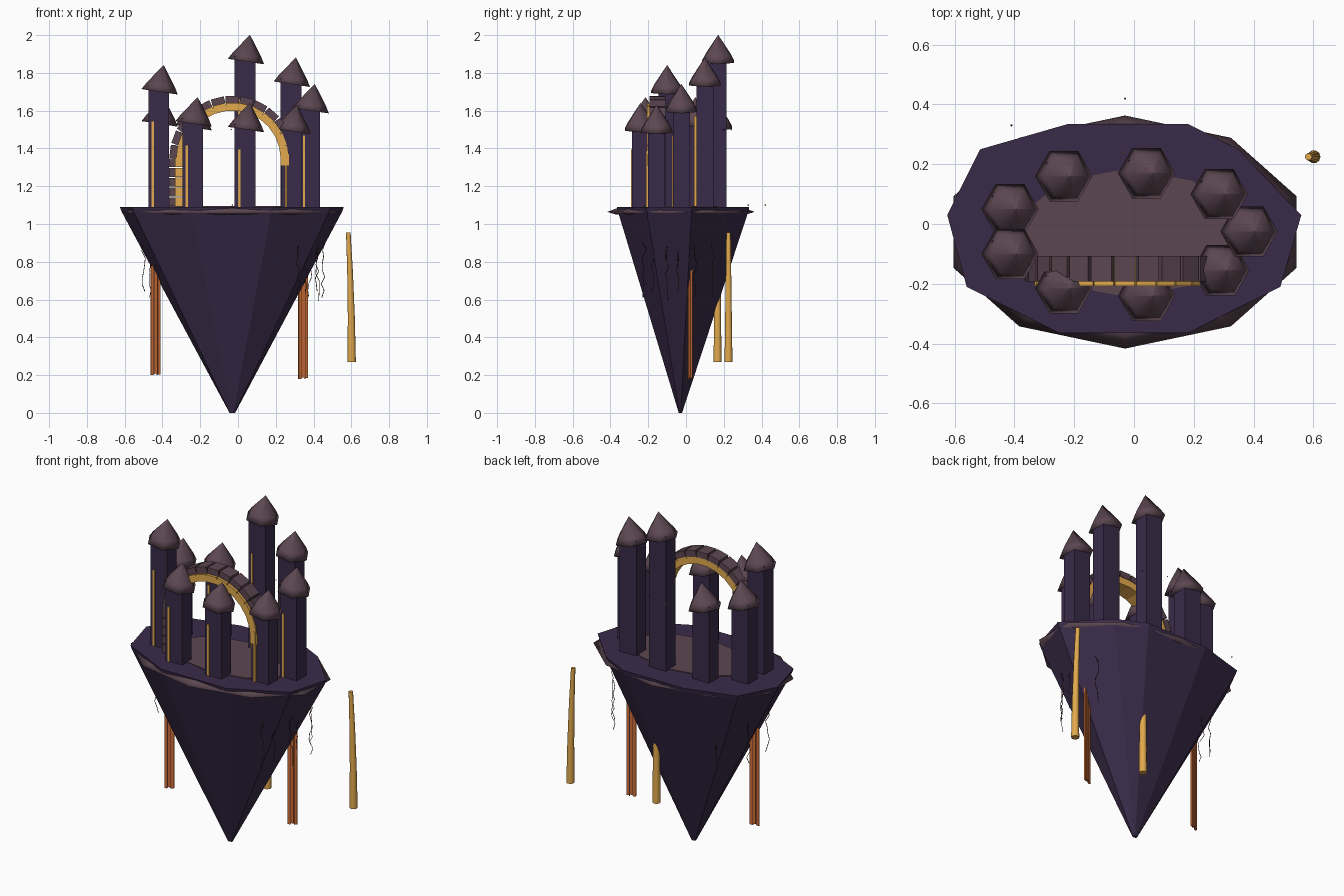
import bpy, bmesh, math, random
from mathutils import Vector, Matrix

if "Cube" in bpy.data.objects:
    bpy.data.objects.remove(bpy.data.objects["Cube"])

random.seed(4)


def mat(name, r, g, b):
    m = bpy.data.materials.new(name)
    m.diffuse_color = (r, g, b, 1)
    m.use_nodes = True
    m.node_tree.nodes["Principled BSDF"].inputs["Base Color"].default_value = m.diffuse_color
    return m


PURPLE = mat("dark_purple_stone", 0.042, 0.024, 0.066)
BROWN = mat("mauve_brown_slate", 0.107, 0.062, 0.082)
GOLD = mat("gold", 0.76, 0.40, 0.075)
ORANGE = mat("orange_rust", 0.60, 0.15, 0.035)
DARK = mat("dark_root", 0.07, 0.026, 0.020)


def add(name, bm, material, smooth=0):
    """Make an object; edges flatter than the smooth angle are shaded round."""
    bmesh.ops.recalc_face_normals(bm, faces=bm.faces)
    if smooth:
        for f in bm.faces:
            f.smooth = True
        for e in bm.edges:
            e.smooth = e.calc_face_angle(0) < math.radians(smooth)
    me = bpy.data.meshes.new(name)
    bm.to_mesh(me)
    bm.free()
    me.materials.append(material)
    ob = bpy.data.objects.new(name, me)
    bpy.context.collection.objects.link(ob)
    return ob


def loft(name, rings, material, smooth=0, place=Matrix()):
    """Skin a list of equal-length point rings and cap both ends."""
    bm = bmesh.new()
    vs = [[bm.verts.new(place @ Vector(p)) for p in ring] for ring in rings]
    n = len(vs[0])
    for a, b in zip(vs, vs[1:]):
        for i in range(n):
            bm.faces.new((a[i], a[(i + 1) % n], b[(i + 1) % n], b[i]))
    bm.faces.new(vs[0])
    bm.faces.new(vs[-1])
    return add(name, bm, material, smooth)


def ring(cx, cy, z, rx, ry, n, phase=0.0):
    return [(cx + rx * math.cos(phase + math.tau * i / n),
             cy + ry * math.sin(phase + math.tau * i / n), z) for i in range(n)]


def box(bm, size, matrix):
    bmesh.ops.create_cube(bm, size=1, matrix=matrix @ Matrix.Diagonal((*size, 1)))


def block(name, x, y, z0, z1, sx, sy, material, turn=0.0):
    bm = bmesh.new()
    box(bm, (sx, sy, z1 - z0), Matrix.Translation((x, y, (z0 + z1) / 2))
        @ Matrix.Rotation(turn, 4, 'Z'))
    return add(name, bm, material)


# Floating rock: irregular ten-sided outline tapering to a point
outline = [(0.56, 0.03), (0.35, 0.25), (0.18, 0.335), (-0.22, 0.335), (-0.515, 0.25),
           (-0.625, 0.03), (-0.56, -0.21), (-0.25, -0.365), (0.18, -0.365), (0.49, -0.21)]
TIP = Vector((-0.03, -0.03))


def scaled(s, z):
    return [(*(TIP + (Vector(p) - TIP) * s), z) for p in outline]


loft("floating_rock", [scaled(0.025, 0), scaled(0.985, 1.065), scaled(1, 1.09)], PURPLE)

# Slate rim peeking out under the ground plate, rounded over its edge
loft("slate_rim", [ring(-0.03, -0.027, z, 0.603 * s, 0.39 * s, 10, math.pi / 2)
                   for s, z in ((0.88, 1.05), (1, 1.064), (0.86, 1.085))], BROWN, 179)

# Courtyard floor
loft("courtyard_floor", [ring(-0.02, -0.03, z, 0.37, 0.215, 10, math.pi / 2)
                         for z in (1.085, 1.094)], BROWN)

# Towers: x, y, roof peak height
towers = [(-0.42, 0.05, 1.67), (-0.24, 0.16, 1.65), (0.037, 0.17, 2.0),
          (0.28, 0.10, 1.88), (0.38, -0.025, 1.74), (0.285, -0.155, 1.63),
          (0.037, -0.24, 1.64), (-0.24, -0.215, 1.67), (-0.42, -0.1, 1.84)]
for i, (x, y, peak) in enumerate(towers):
    eave = peak - 0.14
    block(f"tower_body_{i}", x, y, 1.08, eave + 0.03, 0.11, 0.09, PURPLE)
    # Leaning six-sided roof with corners on the x axis and a rounded eave
    tilt = Matrix.Translation((x + 0.005, y, eave)) @ Matrix.Rotation(0.15, 4, 'Y')
    roof = loft(f"tower_roof_{i}", [ring(0, 0, z, r, r, 6) for r, z in
                ((0.097, 0), (0.076, 0.037), (0.001, 0.142))], BROWN, 179, tilt)
    inverse = tilt.inverted()
    verts = roof.data.vertices
    for e in roof.data.edges:
        if all(0.03 < (inverse @ verts[v].co).z < 0.05 for v in e.vertices):
            e.use_edge_sharp = True
    # Narrow gilded slit on the front
    proud = 0.012 if i in (3, 5) else 0.005
    block(f"gold_slit_{i}", x - 0.031, y - 0.045 - proud / 2, 1.09,
          1.09 + 0.74 * (eave - 1.09), 0.012, proud, GOLD)

# Arch: gold lining with slate blocks outside
CX, CZ = -0.03, 1.345
lining, slate = bmesh.new(), bmesh.new()
N = 13
step = math.pi / N
for i in range(N):
    a = step * (i + 0.5)
    turn = Matrix.Translation((CX, 0, CZ)) @ Matrix.Rotation(-a, 4, 'Y')
    box(lining, (0.042, 0.097, 0.068), turn @ Matrix.Translation((0.275, -0.159, 0)))
    box(slate, (0.036, 0.085, 0.070), turn @ Matrix.Translation((0.314, -0.15, 0)))
# Left leg of the arch
for i in range(5):
    z = 1.117 + i * 0.052
    box(lining, (0.045, 0.097, 0.048), Matrix.Translation((CX - 0.28, -0.159, z)))
    box(slate, (0.034, 0.085, 0.046), Matrix.Translation((CX - 0.318, -0.15, z)))
# End of the right side
box(lining, (0.045, 0.097, 0.06), Matrix.Translation((CX + 0.277, -0.159, 1.34)))
add("arch_gold_lining", lining, GOLD)
add("arch_slate_blocks", slate, BROWN)

# Gold crystals hanging in the air, tapering upward
for k, (x, y, top, lean) in enumerate(((0.602, 0.225, 0.955, -0.018), (0.077, 0.167, 0.68, 0))):
    rings = []
    for t in (0, 0.35, 0.7, 1):
        r = 0.022 - 0.01 * t * (1 if k == 0 else 0.4)
        rings.append(ring(x + lean * t * t, y, 0.27 + (top - 0.27) * t, r, r, 10))
    loft(f"gold_crystal_{k}", rings, GOLD, 45)

# Rusty hanging streams made of alternating strands, turned a little
TURN = math.radians(20)
for k, (x, y, z0) in enumerate(((-0.437, -0.02, 0.20), (0.345, 0.02, 0.18))):
    for j in range(5):
        d = (j - 2) * 0.0095
        wide = j % 2 == 0
        block(f"stream_{k}_strand_{j}", x + d * math.cos(TURN), y + d * math.sin(TURN),
              z0 + 0.004 * (j % 3), 0.78, 0.015 if wide else 0.004, 0.009 if wide else 0.007,
              ORANGE if wide else DARK, TURN)

# Thin crooked roots dangling from the rim
roots = [(-0.50, -0.05, 0.93), (-0.47, 0.08, 0.9), (0.42, -0.04, 0.93), (0.45, 0.05, 0.9),
         (0.36, -0.18, 0.92), (0.32, -0.22, 0.90), (0.38, 0.14, 0.9), (0.42, -0.1, 0.88),
         (-0.33, 0.18, 0.9)]
for k, (x, y, z) in enumerate(roots):
    cu = bpy.data.curves.new(f"root_{k}", 'CURVE')
    cu.dimensions = '3D'
    cu.bevel_depth = 0.0018
    cu.bevel_resolution = 0
    sp = cu.splines.new('POLY')
    sp.points.add(8)
    for j, p in enumerate(sp.points):
        p.co = (x + random.uniform(-0.011, 0.011), y + random.uniform(-0.011, 0.011),
                z - 0.036 * j, 1)
    cu.materials.append(DARK)
    bpy.context.collection.objects.link(bpy.data.objects.new(f"root_{k}", cu))

# Floating specks of debris
specks = [(-0.03, 0.42, 1.10, ORANGE), (-0.41, 0.33, 1.10, DARK), (-0.035, 0.24, 1.5, GOLD),
          (0.11, 0.2, 1.5, DARK)]
for k, (x, y, z, m) in enumerate(specks):
    bm = bmesh.new()
    bmesh.ops.create_icosphere(bm, subdivisions=1, radius=0.004,
                               matrix=Matrix.Translation((x, y, z)))
    add(f"speck_{k}", bm, m)
